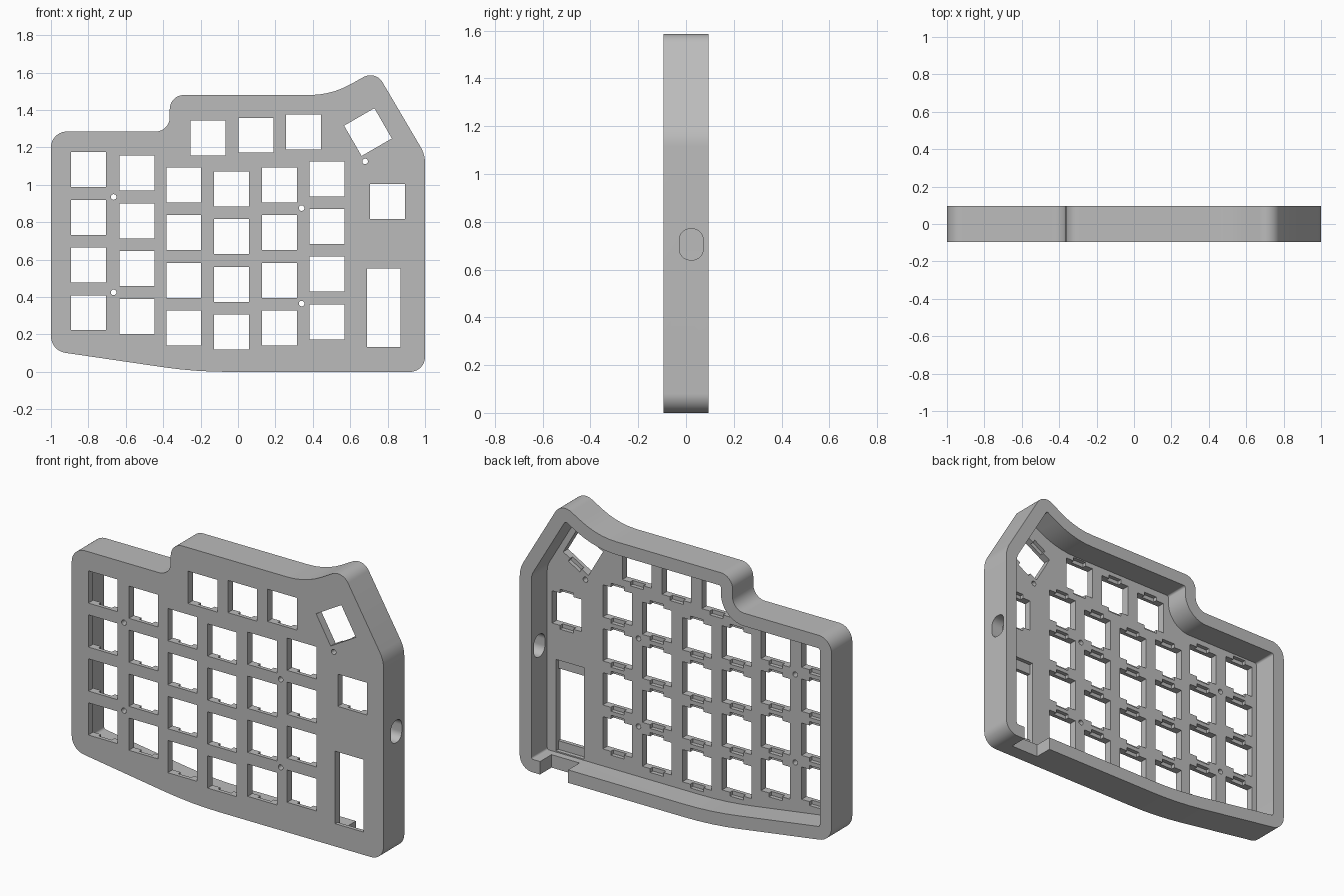
import bpy
import bmesh
from math import atan2, cos, sin, pi, radians, ceil
from mathutils import Vector

cube = bpy.data.objects.get("Cube")
if cube:
    bpy.data.objects.remove(cube)

FRONT, BACK = -0.095, 0.095
PLATE_BACK = -0.05      # rear face of the switch plate
CLIP_FRONT = -0.073     # where the rear clip notches begin
WALL = 0.075
KEY = 0.187
PITCH = 0.255

grey = bpy.data.materials.new("case grey")
grey.use_nodes = True
grey.diffuse_color = (0.5, 0.5, 0.5, 1)
grey.node_tree.nodes["Principled BSDF"].inputs["Base Color"].default_value = grey.diffuse_color


def rounded(corners):
    """Fillet each (x, z, radius) corner of a polygon."""
    points = []
    for i, (x, z, r) in enumerate(corners):
        p = Vector((x, z))
        a = (Vector(corners[i - 1][:2]) - p).normalized()
        b = (Vector(corners[(i + 1) % len(corners)][:2]) - p).normalized()
        half = a.angle(b) / 2
        centre = p + (a + b).normalized() * r / sin(half)
        reach = r * cos(half) / sin(half)
        s, e = p + a * reach - centre, p + b * reach - centre
        start = atan2(s.y, s.x)
        sweep = (atan2(e.y, e.x) - start + pi) % (2 * pi) - pi
        steps = max(4, ceil(abs(sweep) / radians(7)))
        for k in range(steps + 1):
            t = start + sweep * k / steps
            points.append((centre.x + r * cos(t), centre.y + r * sin(t)))
    return points


def inset(corners, d):
    """Move every side of a clockwise polygon inwards by d."""
    result = []
    for i, (x, z, r) in enumerate(corners):
        p = Vector((x, z))
        u = (p - Vector(corners[i - 1][:2])).normalized()
        v = (Vector(corners[(i + 1) % len(corners)][:2]) - p).normalized()
        n, m = Vector((u.y, -u.x)), Vector((v.y, -v.x))
        q = p + (n + m) * d / (1 + n.dot(m))
        turn = u.x * v.y - u.y * v.x
        result.append((q.x, q.y, max(0.012, r - d) if turn < 0 else r + d))
    return result


def rect(x, z, w, h, angle=0):
    c, s = cos(radians(angle)), sin(radians(angle))
    return [(x + a * w / 2 * c - b * h / 2 * s, z + a * w / 2 * s + b * h / 2 * c)
            for a, b in ((-1, -1), (1, -1), (1, 1), (-1, 1))]


def circle(x, z, r, n=24):
    return [(x + r * cos(2 * pi * k / n), z + r * sin(2 * pi * k / n)) for k in range(n)]


def prisms(name, shapes, y0, y1):
    """One object holding each x-z outline extruded from y0 to y1."""
    bm = bmesh.new()
    for shape in shapes:
        face = bm.faces.new([bm.verts.new((x, y0, z)) for x, z in shape])
        new = bmesh.ops.extrude_face_region(bm, geom=[face])["geom"]
        bmesh.ops.translate(bm, vec=(0, y1 - y0, 0),
                            verts=[g for g in new if isinstance(g, bmesh.types.BMVert)])
    bmesh.ops.recalc_face_normals(bm, faces=bm.faces)
    mesh = bpy.data.meshes.new(name)
    bm.to_mesh(mesh)
    bm.free()
    mesh.materials.append(grey)
    obj = bpy.data.objects.new(name, mesh)
    bpy.context.collection.objects.link(obj)
    return obj


def cut(target, cutter):
    cutter.hide_render = True
    mod = target.modifiers.new("cut", 'BOOLEAN')
    mod.operation = 'DIFFERENCE'
    mod.solver = 'EXACT'
    mod.object = cutter
    bpy.context.view_layer.objects.active = target
    bpy.ops.object.modifier_apply(modifier=mod.name)
    bpy.data.objects.remove(cutter)


# Case outline, clockwise seen from the front
outline = [
    (-1, 0.113, 0.09), (-1, 1.285, 0.085), (-0.365, 1.285, 0.075),
    (-0.365, 1.48, 0.075), (0.5, 1.48, 0.45), (0.735, 1.612, 0.075),
    (1, 1.162, 0.17), (1, 0, 0.08), (-0.23, 0, 2.4),
]
case = prisms("keyboard_case", [rounded(outline)], FRONT, BACK)

# Hollow rear
cut(case, prisms("cavity_cutter", [rounded(inset(outline, WALL))], PLATE_BACK, BACK + 0.1))

# Key positions: staggered columns, top row and two thumb keys
columns = [(-0.8, 0.316), (-0.54, 0.297), (-0.29, 0.234),
           (-0.035, 0.213), (0.222, 0.234), (0.475, 0.267)]
keys = [(x, z + row * PITCH, 0) for x, z in columns for row in range(4)]
keys += [(-0.16, 1.25, 0), (0.095, 1.265, 0), (0.35, 1.282, 0),
         (0.8, 0.91, 0), (0.695, 1.282, 30)]
THUMB_X, THUMB_Z = 0.78, 0.342

# Key openings and screw holes through the plate
holes = [rect(x, z, KEY, KEY, a) for x, z, a in keys]
holes.append(rect(THUMB_X, THUMB_Z, 0.18, 0.42))
holes += [circle(x, z, 0.015) for x, z in
          [(-0.665, 0.935), (-0.665, 0.425), (0.34, 0.875), (0.34, 0.365), (0.68, 1.125)]]
cut(case, prisms("hole_cutter", holes, FRONT - 0.1, PLATE_BACK + 0.03))

# Clip notches above and below each key, and the long recess for the wide key
notches = [rect(x, z, 0.085, KEY + 0.045, a) for x, z, a in keys]
notches.append(rect(THUMB_X, THUMB_Z + 0.005, 0.18, 0.53))
cut(case, prisms("notch_cutter", notches, CLIP_FRONT, PLATE_BACK + 0.03))

# Gap in the bottom wall, open to the rear
cut(case, prisms("gap_cutter", [rect(THUMB_X, 0, 0.18, 0.2)], -0.01, BACK + 0.1))

# Oval cable port through the left wall
port = prisms("port_cutter", [rounded([(-0.05, -0.065, 0.046), (-0.05, 0.065, 0.046),
                                       (0.05, 0.065, 0.046), (0.05, -0.065, 0.046)])], -0.1, 0.1)
port.rotation_euler = (0, 0, pi / 2)
port.location = (0.98, 0.022, 0.705)
bpy.context.view_layer.update()
cut(case, port)

bpy.ops.object.select_all(action='DESELECT')
case.select_set(True)
bpy.context.view_layer.objects.active = case
bpy.ops.object.shade_smooth_by_angle(angle=radians(30))
